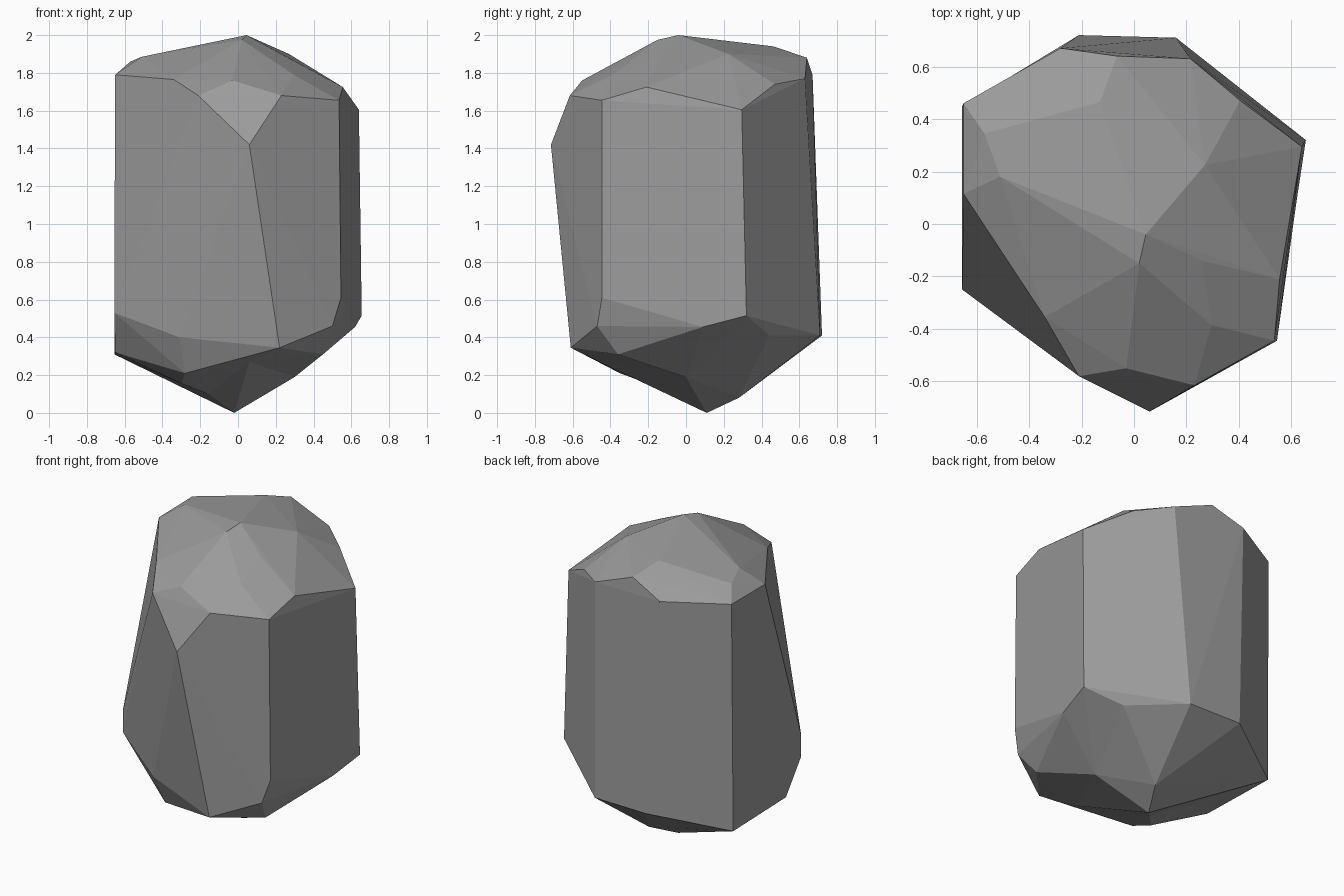
import bpy, bmesh, math

# Crown: apex, upper slope corners and the rim where the crown meets the prism sides
crown = [
    (.045, -.04, 2.0), (-.13, .465, 1.94), (.02, -.15, 1.975),
    (-.57, .345, 1.86), (-.51, .18, 1.885), (-.39, .09, 1.895),
    (.27, .225, 1.9), (.26, -.14, 1.88), (.295, -.385, 1.79), (-.03, -.55, 1.76),
    (-.65, .115, 1.79), (-.34, -.355, 1.765), (-.21, -.58, 1.68), (.06, -.715, 1.42),
    (.23, -.615, 1.68), (.535, -.445, 1.655), (.555, -.21, 1.725), (.64, .295, 1.605),
    (.405, .47, 1.74), (.215, .63, 1.77), (-.065, .64, 1.88), (-.28, .67, 1.79),
    (-.65, .46, 1.79), (-.655, -.25, .67), (.545, -.445, .61),
]

# Base: lower ends of the prism sides, then the facets down to the tip
base = [
    (-.655, -.25, .53), (-.65, -.1, .32), (-.655, .45, .31),
    (-.31, -.43, .4), (.22, -.61, .345), (.5, -.47, .46),
    (.655, .32, .515), (.62, .09, .455), (.45, .44, .41), (.16, .71, .41),
    (-.21, .72, .41), (.45, -.36, .31), (.06, -.46, .27), (-.28, -.35, .21),
    (-.3, -.2, .155), (.3, 0, .19), (-.16, -.05, .1), (.07, .28, .08), (-.02, .11, 0),
]

# Faceted stone: hull around the corners, with the base bulged while it is
# hulled so that its slightly hollow facets keep all their corners
bm = bmesh.new()
for p in crown:
    bm.verts.new(p)
true_height = {}
for x, y, z in base:
    v = bm.verts.new((x, y, z - max(0, .5 - x * x - y * y)))
    true_height[v] = z
bmesh.ops.convex_hull(bm, input=bm.verts)
for v, z in true_height.items():
    v.co.z = z
loose = [v for v in bm.verts if not v.link_faces]
bmesh.ops.delete(bm, geom=loose, context='VERTS')

# Merge nearly coplanar triangles into broad flat facets
bmesh.ops.dissolve_limit(bm, angle_limit=math.radians(2), verts=bm.verts, edges=bm.edges)
bmesh.ops.recalc_face_normals(bm, faces=bm.faces)

mesh = bpy.data.meshes.new("faceted_stone")
bm.to_mesh(mesh)
bm.free()
stone = bpy.data.objects.new("faceted_stone", mesh)
bpy.context.collection.objects.link(stone)

# Dark grey stone
mat = bpy.data.materials.new("dark_stone")
mat.diffuse_color = (.33, .33, .33, 1)
mesh.materials.append(mat)
